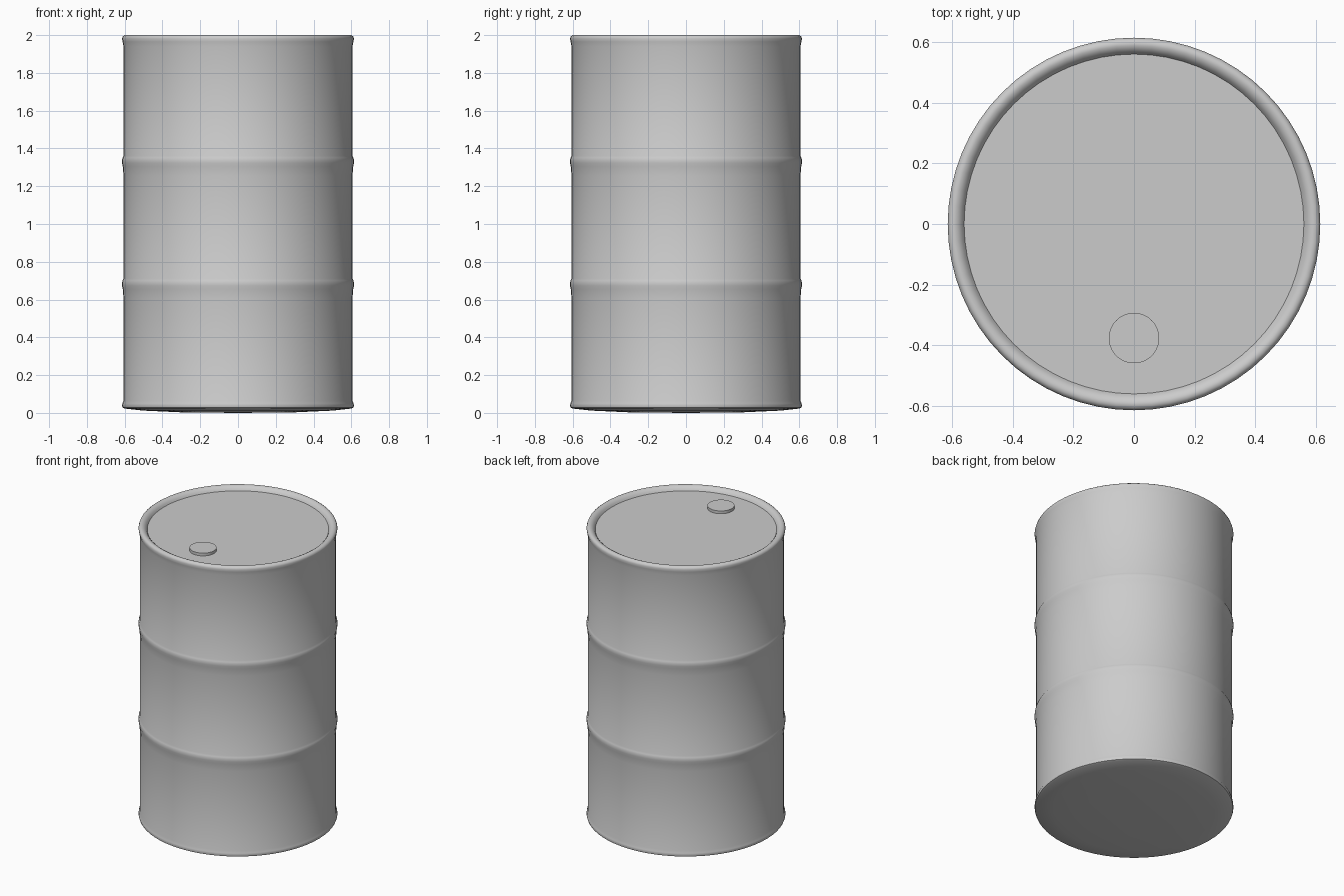
import bpy, bmesh, math

if "Cube" in bpy.data.objects:
    bpy.data.objects.remove(bpy.data.objects["Cube"])

SEGMENTS = 64

steel = bpy.data.materials.new("grey_steel")
steel.use_nodes = True
colour = (0.6, 0.6, 0.6, 1)
steel.diffuse_color = colour
steel.node_tree.nodes["Principled BSDF"].inputs["Base Color"].default_value = colour


def lathe(name, profile, location=(0, 0, 0), angle=40):
    """Spin a (radius, height) profile that begins and ends on the axis."""
    bm = bmesh.new()
    verts = [bm.verts.new((r, 0, z)) for r, z in profile]
    edges = [bm.edges.new(pair) for pair in zip(verts, verts[1:])]
    bmesh.ops.spin(bm, geom=verts + edges, cent=(0, 0, 0), axis=(0, 0, 1),
                   angle=math.tau, steps=SEGMENTS, use_duplicate=False)
    bmesh.ops.remove_doubles(bm, verts=bm.verts, dist=0.0005)
    bmesh.ops.recalc_face_normals(bm, faces=bm.faces)
    mesh = bpy.data.meshes.new(name)
    bm.to_mesh(mesh)
    bm.free()
    obj = bpy.data.objects.new(name, mesh)
    obj.location = location
    bpy.context.collection.objects.link(obj)
    mesh.materials.append(steel)
    bpy.ops.object.select_all(action="DESELECT")
    obj.select_set(True)
    bpy.context.view_layer.objects.active = obj
    bpy.ops.object.shade_smooth_by_angle(angle=math.radians(angle))
    return obj


def rib(z):
    """Rolled hoop with a short upper slope and a long lower taper."""
    return [(0.606, z - 0.08), (0.61, z - 0.03), (0.614, z - 0.012),
            (0.614, z + 0.004), (0.611, z + 0.016), (0.606, z + 0.026)]


# Shallow domed base and bottom chime
base = [(0, 0), (0.3, 0.003), (0.5, 0.012), (0.6, 0.023)]
bottom_chime = [(0.611, 0.028), (0.614, 0.038), (0.612, 0.05), (0.606, 0.064)]
# Rolled top rim and recessed lid
top_rim = [(0.606, 1.94), (0.611, 1.965), (0.614, 1.982), (0.61, 1.993),
           (0.6, 2), (0.588, 2), (0.576, 1.994), (0.567, 1.985), (0.56, 1.973)]
lid = [(0.56, 1.973), (0, 1.973)]

lathe("drum_body", base + bottom_chime + rib(0.685) + rib(1.335) + top_rim + lid[1:])

# Filler cap near the front edge of the lid
lathe("filler_cap", [(0, 0), (0.083, 0), (0.083, 0.02), (0, 0.02)],
      location=(0, -0.376, 1.972))
